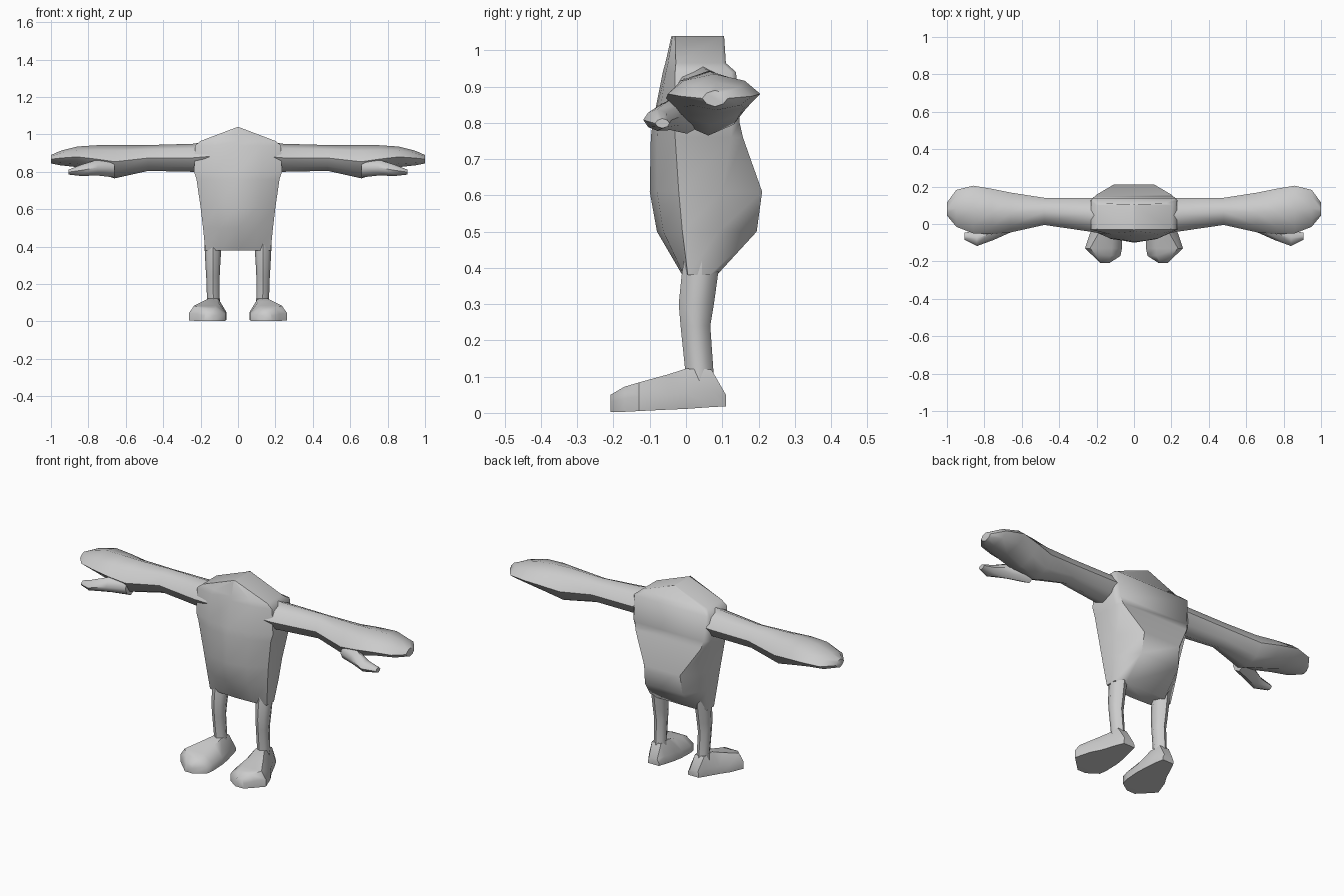
import bpy, bmesh
from math import radians, cos, sin, pi
from mathutils import Vector


def loft(name, rings, mirror=False, angle=50):
    """Skin a stack of equal-sized rings, cap both ends, optionally mirror in x."""
    bm = bmesh.new()
    loops = [[bm.verts.new(p) for p in ring] for ring in rings]
    n = len(loops[0])
    for a, b in zip(loops, loops[1:]):
        for i in range(n):
            j = (i + 1) % n
            bm.faces.new((a[i], a[j], b[j], b[i]))
    bm.faces.new(loops[0])
    bm.faces.new(loops[-1])
    bmesh.ops.remove_doubles(bm, verts=bm.verts, dist=0.0005)
    bmesh.ops.recalc_face_normals(bm, faces=bm.faces)
    me = bpy.data.meshes.new(name)
    bm.to_mesh(me)
    bm.free()
    for p in me.polygons:
        p.use_smooth = True
    me.set_sharp_from_angle(angle=radians(angle))
    ob = bpy.data.objects.new(name, me)
    bpy.context.collection.objects.link(ob)
    if mirror:
        mod = ob.modifiers.new("mirror", 'MIRROR')
        mod.use_axis = (True, False, False)
    return ob


def octagon(a0, a1, b0, b1):
    """Eight-sided section filling the given box in two axes."""
    ca, cb, ra, rb = (a0 + a1) / 2, (b0 + b1) / 2, (a1 - a0) / 2, (b1 - b0) / 2
    k = 0.66
    shape = [(1, 0), (k, k), (0, 1), (-k, k), (-1, 0), (-k, -k), (0, -1), (k, -k)]
    return [(ca + ra * u, cb + rb * v) for u, v in shape]


# Torso: z, half width, front y, side front y, side back y, back half width, back y
torso = [
    (0.38, 0.175, -0.01, 0.005, 0.065, 0.12, 0.085),
    (0.50, 0.187, -0.08, -0.01, 0.09, 0.115, 0.195),
    (0.61, 0.200, -0.10, -0.02, 0.10, 0.11, 0.21),
    (0.76, 0.222, -0.097, -0.03, 0.125, 0.20, 0.157),
    (0.80, 0.235, -0.092, -0.03, 0.125, 0.21, 0.148),
    (0.94, 0.230, -0.064, -0.03, 0.125, 0.22, 0.138),
    (0.965, 0.200, -0.057, -0.028, 0.10, 0.17, 0.11),
    (1.04, 0.002, -0.04, -0.03, 0.10, 0.002, 0.105),
]
rings = []
for z, w, f, sf, sb, bw, b in torso:
    m = f + 0.25 * (sf - f)
    rings.append([(0, f, z), (w * .55, m, z), (w, sf, z), (w, sb, z), (bw, b, z),
                  (-bw, b, z), (-w, sb, z), (-w, sf, z), (-w * .55, m, z)])
loft("torso", rings)

# Arms with mitten hands: x, y range, z range
arm = [
    (0.15, -0.055, 0.135, 0.80, 0.965),
    (0.24, -0.04, 0.140, 0.80, 0.95),
    (0.48, -0.005, 0.140, 0.805, 0.943),
    (0.66, -0.045, 0.168, 0.765, 0.943),
    (0.76, -0.055, 0.188, 0.795, 0.942),
    (0.86, -0.050, 0.205, 0.825, 0.935),
    (0.95, -0.015, 0.182, 0.835, 0.912),
    (1.00, 0.045, 0.115, 0.845, 0.890),
]
loft("arm", [[(x, y, z) for y, z in octagon(*box)] for x, *box in arm], True)

# Thumbs
thumb = [
    (0.66, -0.045, 0.05, 0.77, 0.87),
    (0.75, -0.085, 0.00, 0.78, 0.865),
    (0.84, -0.118, -0.04, 0.778, 0.838),
    (0.905, -0.085, -0.045, 0.785, 0.812),
]
loft("thumb", [[(x, y, z) for y, z in octagon(*box)] for x, *box in thumb], True)

# Legs: z, x range, y range
leg = [
    (0.46, 0.09, 0.180, 0.00, 0.10),
    (0.38, 0.09, 0.178, -0.012, 0.088),
    (0.30, 0.095, 0.174, -0.02, 0.077),
    (0.24, 0.098, 0.170, -0.015, 0.067),
    (0.125, 0.098, 0.166, -0.003, 0.075),
    (0.06, 0.09, 0.170, -0.005, 0.08),
]
loft("leg", [[(x, y, z) for x, y in octagon(*box)] for z, *box in leg], True)

# Feet: y, sole x range, top x range, sole z, side z, top z
foot = [
    (0.110, 0.09, 0.155, 0.10, 0.15, 0.018, 0.035, 0.05),
    (0.070, 0.08, 0.175, 0.105, 0.16, 0.016, 0.06, 0.12),
    (0.000, 0.068, 0.205, 0.105, 0.16, 0.011, 0.055, 0.122),
    (-0.050, 0.062, 0.235, 0.11, 0.19, 0.009, 0.05, 0.106),
    (-0.130, 0.064, 0.262, 0.12, 0.235, 0.005, 0.045, 0.084),
    (-0.170, 0.072, 0.220, 0.12, 0.20, 0.003, 0.04, 0.072),
    (-0.208, 0.130, 0.180, 0.14, 0.172, 0.002, 0.03, 0.05),
]
rings = []
for y, s0, s1, t0, t1, zs, zm, zt in foot:
    rings.append([(s0, y, zs), (s1, y, zs), (s1, y, zm),
                  (t1, y, zt), (t0, y, zt), (s0, y, zm)])
loft("foot", rings, True)
